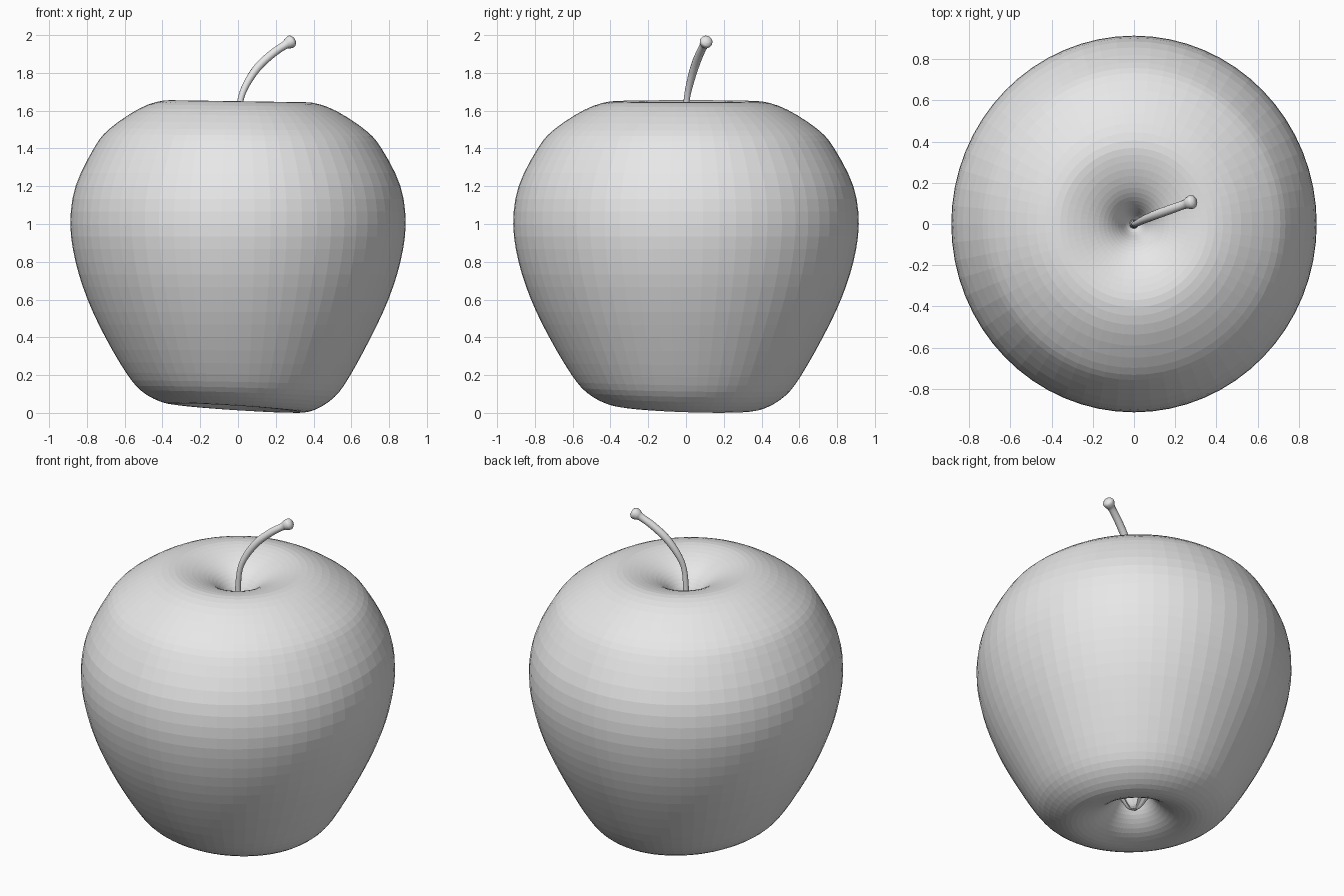
import bpy
import bmesh
from math import cos, sin, pi
from mathutils import Vector

if "Cube" in bpy.data.objects:
    bpy.data.objects.remove(bpy.data.objects["Cube"], do_unlink=True)

GREY = (0.8, 0.8, 0.8, 1.0)
grey = bpy.data.materials.new("plain grey")
grey.use_nodes = True
grey.diffuse_color = GREY
grey.node_tree.nodes["Principled BSDF"].inputs["Base Color"].default_value = GREY


def spline(points, steps):
    """Smooth curve through points of any dimension."""
    p = [Vector(q) for q in points]
    p = [2 * p[0] - p[1]] + p + [2 * p[-1] - p[-2]]
    out = []
    for a, b, c, d in zip(p, p[1:], p[2:], p[3:]):
        for i in range(steps):
            t = i / steps
            out.append(0.5 * (2 * b + (c - a) * t + (2 * a - 5 * b + 4 * c - d) * t**2
                              + (3 * b - a - 3 * c + d) * t**3))
    return out + [p[-2]]


def loft(name, rings, smooth=False):
    """Skin a list of vertex rings and close both ends."""
    bm = bmesh.new()
    rows = [[bm.verts.new(co) for co in ring] for ring in rings]
    n = len(rows[0])
    for low, high in zip(rows, rows[1:]):
        for i in range(n):
            j = (i + 1) % n
            bm.faces.new((low[i], low[j], high[j], high[i]))
    bm.faces.new(rows[0][::-1])
    bm.faces.new(rows[-1])
    bmesh.ops.recalc_face_normals(bm, faces=bm.faces)
    mesh = bpy.data.meshes.new(name)
    bm.to_mesh(mesh)
    bm.free()
    mesh.materials.append(grey)
    mesh.polygons.foreach_set("use_smooth", [smooth] * len(mesh.polygons))
    obj = bpy.data.objects.new(name, mesh)
    bpy.context.collection.objects.link(obj)
    return obj


def angles(n):
    return [2 * pi * i / n for i in range(n)]


# Fruit body: turned profile, slightly oval, with an uneven base and top rim
profile = [(0.005, 0.30), (0.05, 0.26), (0.10, 0.17), (0.15, 0.11), (0.23, 0.055),
           (0.33, 0.026), (0.42, 0.04), (0.52, 0.10), (0.60, 0.20), (0.715, 0.40),
           (0.81, 0.60), (0.875, 0.80), (0.903, 1.0), (0.875, 1.2), (0.775, 1.4),
           (0.69, 1.5), (0.53, 1.605), (0.40, 1.648), (0.30, 1.64), (0.20, 1.605),
           (0.13, 1.56), (0.08, 1.50), (0.04, 1.42), (0.005, 1.38)]


def body_point(r, z, a):
    low = max(0, 1 - z / 0.5) ** 2
    high = max(0, (z - 1.3) / 0.35)
    dz = -0.028 * low * cos(a - 0.5) * min(1, r / 0.3) - 0.006 * high * cos(a) * r / 0.4
    return (0.983 * r * cos(a), 1.013 * r * sin(a), max(0, z + dz))


loft("fruit_body", [[body_point(r, z, a) for a in angles(64)]
                    for r, z in spline(profile, 3)])

# Stem: tapered bent tube ending in a small knob (x, y, z, radius)
stem = spline([(0, 0, 1.36, 0.024), (0, 0, 1.52, 0.017), (0.012, 0.003, 1.65, 0.016),
               (0.045, 0.02, 1.74, 0.019), (0.105, 0.045, 1.83, 0.022),
               (0.18, 0.072, 1.9, 0.022), (0.245, 0.095, 1.945, 0.022),
               (0.265, 0.102, 1.957, 0.031), (0.285, 0.109, 1.968, 0.033),
               (0.298, 0.113, 1.975, 0.018)], 4)
rings = []
for i, q in enumerate(stem):
    before, after = stem[max(i - 1, 0)], stem[min(i + 1, len(stem) - 1)]
    turn = (after - before).to_3d().to_track_quat("Z", "Y")
    rings.append([q.to_3d() + turn @ Vector((q.w * cos(a), q.w * sin(a), 0))
                  for a in angles(12)])
loft("stem", rings, smooth=True)

# Dried blossom end: pleated bud hanging in the base hollow
bud = spline([(0.015, 0.095), (0.035, 0.11), (0.06, 0.15), (0.08, 0.2), (0.06, 0.28)], 3)
loft("blossom_end", [[(r * (1 + 0.15 * cos(5 * a)) * cos(a),
                       r * (1 + 0.15 * cos(5 * a)) * sin(a), z) for a in angles(20)]
                     for r, z in bud])
